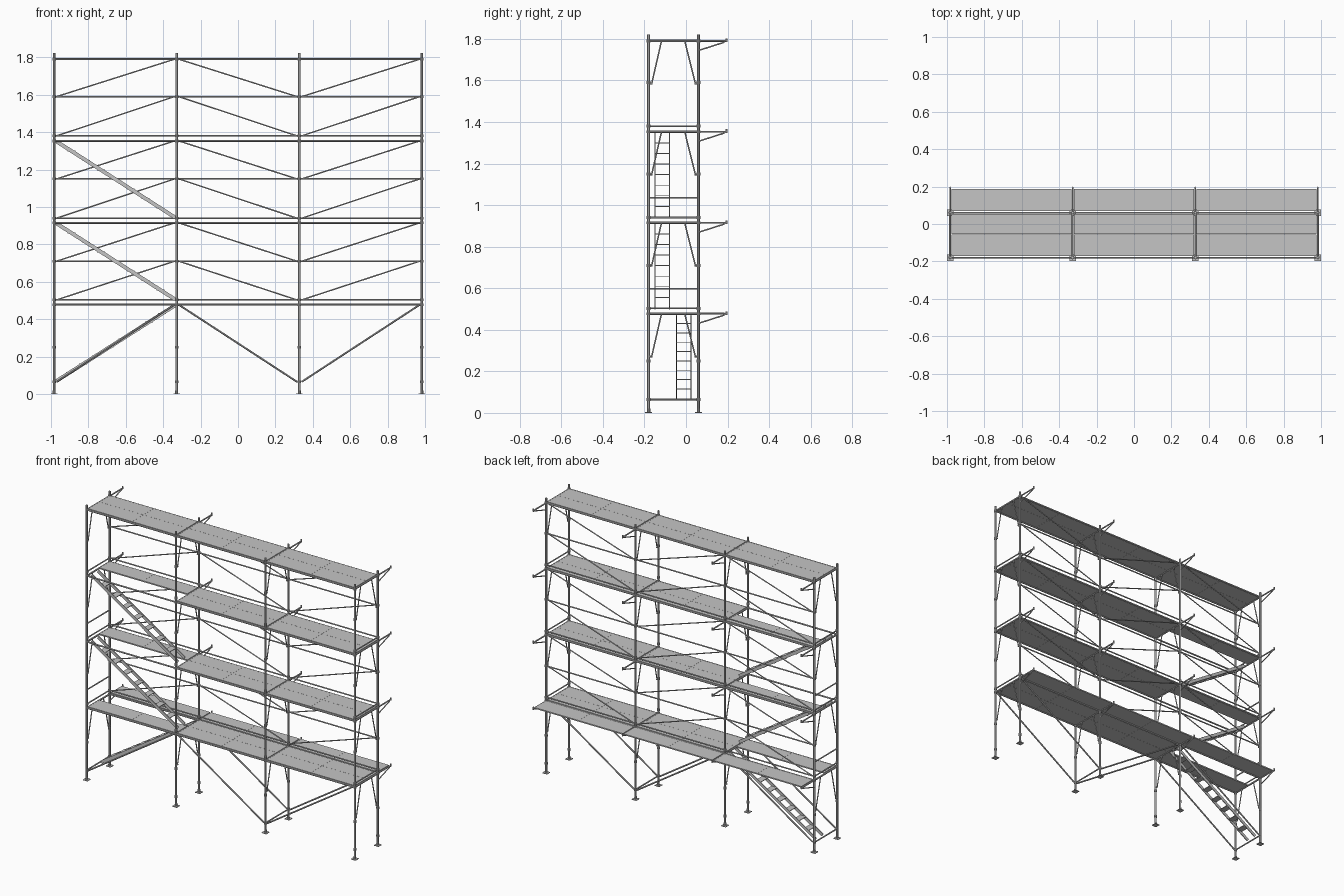
import bpy, bmesh
from mathutils import Vector, Matrix

if "Cube" in bpy.data.objects:
    bpy.data.objects.remove(bpy.data.objects["Cube"])


def material(name, value):
    m = bpy.data.materials.new(name)
    m.use_nodes = True
    colour = (value, value, value, 1)
    m.diffuse_color = colour
    m.node_tree.nodes["Principled BSDF"].inputs["Base Color"].default_value = colour
    return m


steel = material("galvanised steel", 0.56)


class Part:
    """Collects tubes and boxes into one named object."""

    def __init__(self, name):
        self.name, self.bm = name, bmesh.new()

    def tube(self, a, b, r, sides=10):
        a, b = Vector(a), Vector(b)
        d = b - a
        turn = d.to_track_quat("Z", "Y").to_matrix().to_4x4()
        bmesh.ops.create_cone(self.bm, cap_ends=True, segments=sides, radius1=r, radius2=r,
                              depth=d.length, matrix=Matrix.Translation((a + b) / 2) @ turn)

    def box(self, lo, hi):
        lo, hi = Vector(lo), Vector(hi)
        size = Matrix.Diagonal((*(hi - lo), 1))
        bmesh.ops.create_cube(self.bm, size=1, matrix=Matrix.Translation((lo + hi) / 2) @ size)

    def beam(self, a, b, width, height):
        a, b = Vector(a), Vector(b)
        d = b - a
        turn = d.to_track_quat("X", "Z").to_matrix().to_4x4()
        size = Matrix.Diagonal((d.length, width, height, 1))
        bmesh.ops.create_cube(self.bm, size=1,
                              matrix=Matrix.Translation((a + b) / 2) @ turn @ size)

    def finish(self, smooth=True):
        mesh = bpy.data.meshes.new(self.name)
        self.bm.to_mesh(mesh)
        self.bm.free()
        mesh.materials.append(steel)
        obj = bpy.data.objects.new(self.name, mesh)
        bpy.context.collection.objects.link(obj)
        if smooth:
            bpy.ops.object.select_all(action="DESELECT")
            obj.select_set(True)
            bpy.context.view_layer.objects.active = obj
            bpy.ops.object.shade_smooth_by_angle()


XS = [-0.983, -0.328, 0.328, 0.983]
FRONT, BACK = -0.18, 0.06
BAYS = list(zip(XS, XS[1:]))
LEVELS = [0.477, 0.915, 1.353, 1.79]
RAILS = [0.503, 0.71, 0.94, 1.15, 1.38, 1.59]
FOOT = 0.065
TIP = 0.195

# Standards with base plates, jack collars and node rings
posts = Part("posts")
plates = Part("base_plates")
rings = Part("node_rings")
for x in XS:
    for y in (FRONT, BACK):
        posts.tube((x, y, 0), (x, y, 1.822), 0.0065, 12)
        plates.box((x - 0.017, y - 0.017, 0), (x + 0.017, y + 0.017, 0.004))
        plates.tube((x, y, 0.004), (x, y, 0.02), 0.008)
        for z in [FOOT, 0.25] + LEVELS + RAILS:
            rings.tube((x, y, z - 0.007), (x, y, z + 0.007), 0.0095)
posts.finish()
plates.finish()
rings.finish()

# Transoms, knee braces and wall brackets in each cross frame
transoms = Part("transoms")
knees = Part("knee_braces")
brackets = Part("wall_brackets")
for x in XS:
    for z in LEVELS:
        transoms.tube((x, FRONT, z), (x, BACK, z), 0.0055)
        knees.tube((x, FRONT + 0.015, z - 0.205), (x, -0.118, z), 0.0035)
        knees.tube((x, BACK - 0.015, z - 0.205), (x, -0.006, z), 0.0035)
        for y, s in ((FRONT, 1), (BACK, -1)):
            knees.tube((x, y, z - 0.205), (x, y + s * 0.018, z - 0.205), 0.005)
        brackets.tube((x, BACK, z), (x, TIP, z), 0.0045)
        brackets.tube((x, BACK, z - 0.046), (x, TIP - 0.01, z - 0.006), 0.0035)
        brackets.tube((x, TIP, z - 0.006), (x, TIP, z + 0.012), 0.0045)
for x in (XS[0], XS[2]):
    transoms.tube((x, FRONT, FOOT), (x, BACK, FOOT), 0.0045)
transoms.finish()
knees.finish()
brackets.finish()

# Ledgers beside the decks and guard rails on the back row
ledgers = Part("deck_ledgers")
rails = Part("guard_rails")
for a, b in BAYS:
    for z in LEVELS:
        for y in (FRONT, BACK):
            ledgers.tube((a, y, z), (b, y, z), 0.005)
    for z in RAILS:
        rails.tube((a, BACK, z), (b, BACK, z), 0.0042)
for z in RAILS[::2]:
    for x in (XS[0], XS[-1]):
        rails.tube((x, FRONT, z), (x, BACK, z), 0.0042)
for z in LEVELS[:2]:
    rails.tube((XS[0], FRONT, z + 0.12), (XS[0], BACK, z + 0.12), 0.0042)
ledgers.finish()
rails.finish()

# Zigzag braces: both rows at the ground, back row above
ground_braces = Part("ground_braces")
braces = Part("upper_braces")
tops = sorted(RAILS[1::2] + LEVELS[1:])
for i, (a, b) in enumerate(BAYS):
    low, high = (b, a) if i == 1 else (a, b)
    inset = 0.012 if high > low else -0.012
    for y in (FRONT, BACK):
        ground_braces.tube((low + inset, y, FOOT), (high - inset, y, LEVELS[0]), 0.005)
    for z0, z1 in zip(RAILS, tops):
        braces.tube((low + inset, BACK, z0), (high - inset, BACK, z1), 0.0036)
ground_braces.finish()
braces.finish()

# Deck planks, leaving openings above the stairs in the first bay
decks = Part("deck_planks")
SPLIT, SEAM = -0.055, 0.0004
FRONT_STRIP, BACK_STRIP = (-0.172, SPLIT - SEAM), (SPLIT + SEAM, 0.053)
for i, (a, b) in enumerate(BAYS):
    mid = (a + b) / 2
    for n, z in enumerate(LEVELS):
        strips = [FRONT_STRIP, BACK_STRIP]
        if i == 0 and n == 0:
            strips = [FRONT_STRIP]
        elif i == 0 and n < 3:
            strips = [BACK_STRIP]
        if n == 0:
            strips.append((0.069, 0.186))
        for y0, y1 in strips:
            for x0, x1 in ((a + 0.006, mid - SEAM), (mid + SEAM, b - 0.006)):
                decks.box((x0, y0, z - 0.002), (x1, y1, z + 0.006))
decks.finish(False)


# Stair flights with two stringers and flat treads
def stair(name, foot, head, y0, y1, steps):
    flight = Part(name)
    (xa, za), (xb, zb) = foot, head
    for y in (y0, y1):
        flight.beam((xa, y, za), (xb, y, zb), 0.005, 0.02)
    for k in range(1, steps + 1):
        t = k / (steps + 1)
        x, z = xa + (xb - xa) * t, za + (zb - za) * t
        flight.box((x - 0.021, y0, z - 0.002), (x + 0.021, y1, z + 0.002))
    flight.finish(False)


stair("lower_stair", (-0.97, 0.07), (-0.335, 0.475), -0.045, 0.025, 8)
stair("middle_stair", (-0.335, 0.505), (-0.97, 0.912), -0.15, -0.08, 7)
stair("upper_stair", (-0.335, 0.943), (-0.97, 1.35), -0.15, -0.08, 7)
